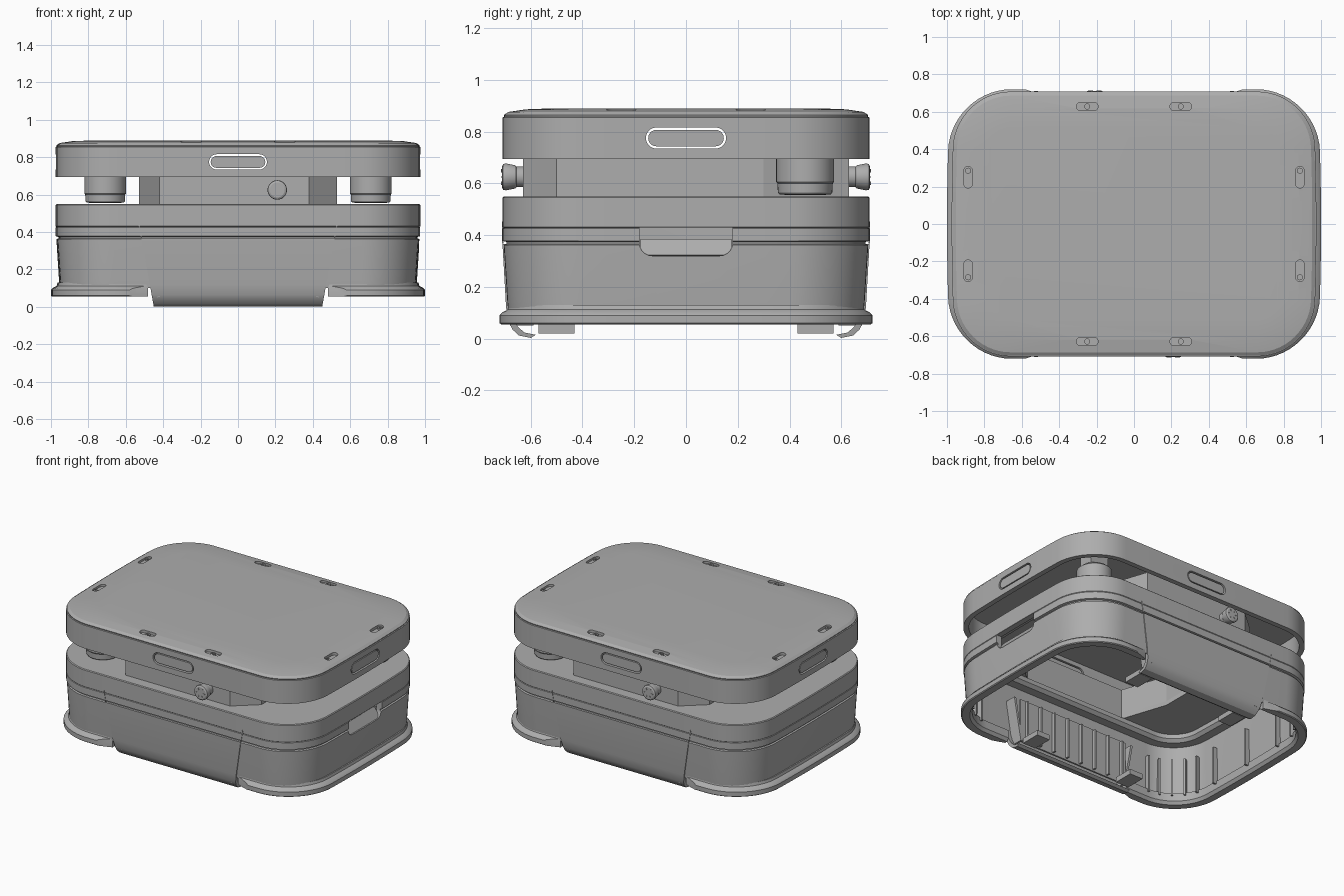
import bpy, bmesh, math
from mathutils import Matrix, Euler, Vector

if "Cube" in bpy.data.objects:
    bpy.data.objects.remove(bpy.data.objects["Cube"])

grey = bpy.data.materials.new("plain_grey")
grey.use_nodes = True
colour = (0.42, 0.42, 0.42, 1)
grey.diffuse_color = colour
grey.node_tree.nodes["Principled BSDF"].inputs["Base Color"].default_value = colour

FRONT = (math.pi / 2, 0, 0)            # local z points to -y
SIDE = (math.pi / 2, 0, math.pi / 2)   # local z points to +x


def finish(name, bm, loc=(0, 0, 0), rot=(0, 0, 0)):
    bmesh.ops.recalc_face_normals(bm, faces=bm.faces)
    mesh = bpy.data.meshes.new(name)
    bm.to_mesh(mesh)
    bm.free()
    mesh.transform(Matrix.Translation(loc) @ Euler(rot).to_matrix().to_4x4())
    mesh.materials.append(grey)
    ob = bpy.data.objects.new(name, mesh)
    bpy.context.collection.objects.link(ob)
    return ob


def activate(ob):
    bpy.ops.object.select_all(action='DESELECT')
    ob.select_set(True)
    bpy.context.view_layer.objects.active = ob


def smooth(ob):
    activate(ob)
    bpy.ops.object.shade_smooth_by_angle(angle=math.radians(25))
    return ob


def cut(ob, cutter):
    mod = ob.modifiers.new("cut", 'BOOLEAN')
    mod.operation, mod.solver, mod.object = 'DIFFERENCE', 'EXACT', cutter
    activate(ob)
    bpy.ops.object.modifier_apply(modifier=mod.name)
    bpy.data.objects.remove(cutter)


def outline(hx, hy, r, n=14):
    """Rounded rectangle whose short sides bow out slightly."""
    pts = []
    for q, (sx, sy) in enumerate([(1, 1), (-1, 1), (-1, -1), (1, -1)]):
        for i in range(n + 1):
            a = (q + i / n) * math.pi / 2
            pts.append((sx * (hx - r) + r * math.cos(a), sy * (hy - r) + r * math.sin(a)))
        if sx * sy < 0:   # extra points along the bowed side
            x, y0 = sx * hx, sy * (hy - r)
            pts += [(x, y0 * (1 - k / 4)) for k in range(1, 8)]
    return [(x * (1 - 0.02 * (y / hy) ** 2), y) for x, y in pts]


def bridge(bm, rings, closed):
    loops = [[bm.verts.new(p) for p in ring] for ring in rings]
    pairs = list(zip(loops, loops[1:])) + ([(loops[-1], loops[0])] if closed else [])
    for a, b in pairs:
        for i in range(len(a)):
            j = (i + 1) % len(a)
            bm.faces.new((a[i], a[j], b[j], b[i]))
    if not closed:
        bm.faces.new(loops[0])
        bm.faces.new(loops[-1])


def shell(name, hx, hy, r, profile, closed=False):
    """Sweep (offset, height) pairs around the rounded outline."""
    bm = bmesh.new()
    bridge(bm, [[(x, y, z) for x, y in outline(hx + o, hy + o, r + o)] for o, z in profile], closed)
    return finish(name, bm)


def prism(name, pts, depth, loc=(0, 0, 0), rot=(0, 0, 0)):
    bm = bmesh.new()
    bridge(bm, [[(x, y, s * depth / 2) for x, y in pts] for s in (-1, 1)], False)
    return finish(name, bm, loc, rot)


def pill(name, half, r, depth, loc, rot, n=10):
    pts = []
    for s, start in ((1, -0.5), (-1, 0.5)):
        for i in range(n + 1):
            a = (start + i / n) * math.pi
            pts.append((s * (half - r) + r * math.cos(a), r * math.sin(a)))
    return prism(name, pts, depth, loc, rot)


def box(name, size, loc, rot=(0, 0, 0)):
    x, y, z = (v / 2 for v in size)
    return prism(name, [(-x, -y), (x, -y), (x, y), (-x, y)], size[2], loc, rot)


def turned(name, profile, loc, rot=(0, 0, 0), n=40):
    bm = bmesh.new()
    circle = [2 * math.pi * i / n for i in range(n)]
    bridge(bm, [[(r * math.cos(a), r * math.sin(a), z) for a in circle] for r, z in profile], False)
    return smooth(finish(name, bm, loc, rot))


# Hollow lid with domed top
lid = shell("lid", 0.975, 0.708, 0.3, [
    (-0.035, 0.845), (-0.035, 0.695), (0, 0.695), (0, 0.855), (-0.006, 0.857),
    (-0.004, 0.864), (-0.022, 0.876), (-0.09, 0.886), (-0.2, 0.89)])

# Four side buttons, each floating in a slotted opening
for s in (-1, 1):
    for loc, rot in (((0, s * 0.69, 0.775), FRONT), ((s * 0.957, 0, 0.775), SIDE)):
        cut(lid, pill("cutter", 0.155, 0.041, 0.12, loc, rot))
        smooth(pill("side_button", 0.146, 0.032, 0.03, loc, rot))

# Eight mounting slots in the lid, each with a screw
for sx in (-1, 1):
    for sy in (-1, 1):
        for x, y, turn, dx, dy in ((sx * 0.25, sy * 0.628, 0, 0, 0),
                                   (sx * 0.887, sy * 0.25, math.pi / 2, 0, sy * 0.035)):
            cut(lid, pill("cutter", 0.058, 0.022, 0.05, (x, y, 0.893), (0, 0, turn)))
            turned("lid_screw", [(0.016, 0.86), (0.016, 0.878), (0.008, 0.878), (0.008, 0.872)],
                   (x + dx, y + dy, 0), n=16)
smooth(lid)

# Body shell, open underneath, with a seam around the middle
body = shell("body_shell", 0.975, 0.708, 0.3, [
    (-0.04, 0.52), (-0.04, 0.38), (-0.035, 0.1), (-0.022, 0.1), (-0.018, 0.14), (-0.004, 0.362),
    (-0.014, 0.366), (-0.014, 0.374), (0, 0.378), (0, 0.425), (-0.003, 0.428), (0, 0.431),
    (0, 0.545), (-0.005, 0.55)])

# Faceted neck tube, symmetric under a half turn
half_neck = [(-0.42, -0.63), (0.38, -0.63), (0.53, -0.5), (0.53, 0.3)]
neck_pts = half_neck + [(-x, -y) for x, y in half_neck]
inner_pts = [(x * 0.96, y * 0.96) for x, y in neck_pts]
neck = prism("neck", neck_pts, 0.21, (0, 0, 0.625))
cut(neck, prism("cutter", inner_pts, 0.5, (0, 0, 0.625)))
cut(body, prism("cutter", inner_pts, 0.2, (0, 0, 0.53)))

# Handle opening on one side with a sloping scoop
cut(body, box("cutter", (0.2, 0.36, 0.06), (0.96, 0, 0.4)))
cut(body, pill("cutter", 0.18, 0.05, 0.2, (0.96, 0, 0.37), SIDE))
smooth(body)
box("handle_scoop", (0.015, 0.35, 0.075), (0.935, 0, 0.35), (0, -0.6, 0))

# Bumper skirt, interrupted at front and back
bumper = shell("bumper", 1.0, 0.72, 0.33, [
    (0, 0.06), (0, 0.09), (-0.008, 0.1), (-0.03, 0.112), (-0.035, 0.13),
    (-0.07, 0.13), (-0.07, 0.075), (-0.055, 0.055), (-0.006, 0.055)], closed=True)
for s in (-1, 1):
    gap = [(-0.64, -0.74), (-0.48, -0.685), (-0.48, -0.5), (0.48, -0.5), (0.48, -0.685), (0.64, -0.74)]
    cut(bumper, prism("cutter", [(x, -s * y) for x, y in gap], 0.4, (0, 0, 0.1)))
smooth(bumper)

# Tapered front and back panels curling under at the bottom
curl = [(0.709, 0.366), (0.695, 0.12), (0.685, 0.065), (0.67, 0.035), (0.645, 0.012), (0.6, 0.003)]
section = curl + [(y - 0.02, z + 0.012) for y, z in reversed(curl[1:])] + [(0.685, 0.366)]
for s, side in ((-1, "front"), (1, "back")):
    bm = bmesh.new()
    bridge(bm, [[(e * (0.45 + 0.18 * z), s * y, z) for y, z in section] for e in (-1, 1)], False)
    smooth(finish(side + "_panel", bm))
    for e in (-1, 1):
        # Raised seam beside the panel, side web and foot bracket
        box(side + "_seam", (0.006, 0.006, 0.085), (e * 0.524, s * 0.708, 0.41), (0, e * 0.18, 0))
        box(side + "_web", (0.015, 0.09, 0.3), (e * 0.45, s * 0.635, 0.2), (0, e * 0.18, 0))
        box(side + "_bracket", (0.1, 0.14, 0.035), (e * 0.38, s * 0.5, 0.037))
    box(side + "_inner_wall", (0.86, 0.012, 0.3), (0, s * 0.6, 0.2))
    for i in range(8):
        box(side + "_rib", (0.012, 0.03, 0.28), (-0.385 + i * 0.11, s * 0.585, 0.2))

# Stiffening ribs around the inside of the shell
path = outline(0.925, 0.658, 0.25)
for i in range(0, len(path), 3):
    x, y = path[i]
    if abs(x) > 0.5 and not (x > 0.8 and abs(y) < 0.2):
        out = math.atan2(y - math.copysign(min(abs(y), 0.4), y), x - math.copysign(0.65, x))
        box("shell_rib", (0.04, 0.012, 0.26), (x, y, 0.24), (0, 0, out))

# Inner ledge below the deck
smooth(shell("inner_ledge", 0.935, 0.668, 0.26, [
    (0, 0.47), (-0.06, 0.47), (-0.08, 0.49), (-0.08, 0.52), (0, 0.52)], closed=True))

# Scanners at opposite corners and emergency knobs on opposite faces
for s in (-1, 1):
    turned("scanner", [(0.07, 0.555), (0.1, 0.558), (0.105, 0.565), (0.107, 0.6), (0.112, 0.606),
                       (0.112, 0.7), (0.09, 0.72)], (s * 0.71, s * 0.46, 0))
    box("scanner_mount", (0.14, 0.1, 0.13), (s * 0.71, s * 0.46, 0.782))
    knob_rot = FRONT if s < 0 else (-math.pi / 2, 0, 0)
    turned("stop_knob", [(0.04, -0.01), (0.04, 0.025), (0.045, 0.03), (0.052, 0.065), (0.05, 0.076),
                         (0.04, 0.081)], (-s * 0.21, s * 0.63, 0.625), knob_rot)
    for k in range(6):
        a = k * math.pi / 3
        box("knob_mark", (0.014, 0.005, 0.004),
            (-s * 0.21 + 0.028 * math.cos(a), s * 0.712, 0.625 + 0.028 * math.sin(a)), (0, -a, 0))
